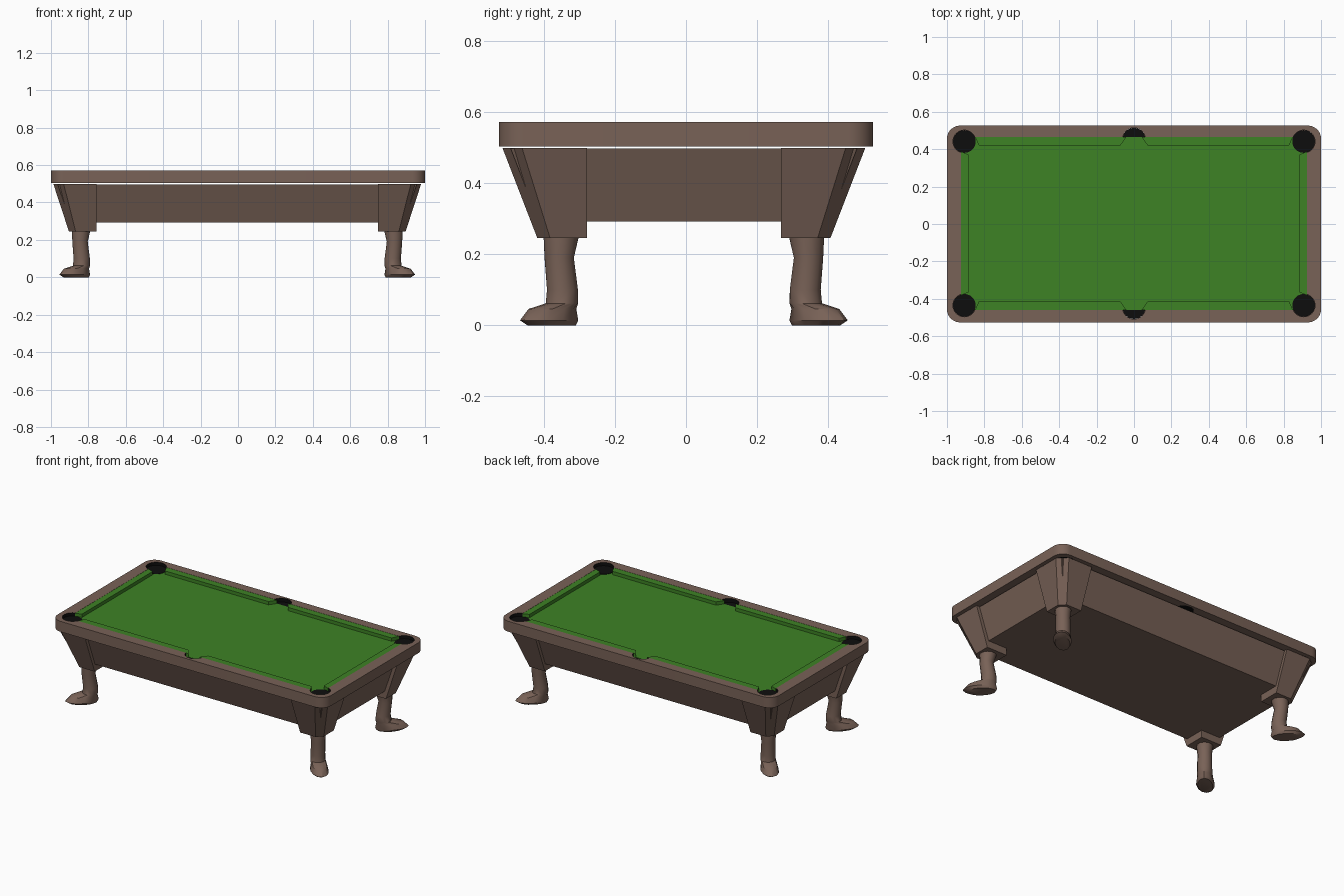
import bpy, bmesh, math

if "Cube" in bpy.data.objects:
    bpy.data.objects.remove(bpy.data.objects["Cube"])

def material(name, col):
    m = bpy.data.materials.new(name)
    m.diffuse_color = (*col, 1)
    m.use_nodes = True
    m.node_tree.nodes["Principled BSDF"].inputs["Base Color"].default_value = m.diffuse_color
    return m

WOOD = material("brown wood", (0.19, 0.122, 0.095))
CLOTH = material("green cloth", (0.047, 0.223, 0.018))
BLACK = material("pocket black", (0.004, 0.004, 0.004))

def loft(name, rings, mat, smooth=None):
    """Closed solid through a list of equally sized point rings."""
    bm = bmesh.new()
    rows = [[bm.verts.new(p) for p in r] for r in rings]
    n = len(rows[0])
    for a, b in zip(rows, rows[1:]):
        for i in range(n):
            bm.faces.new((a[i], a[(i + 1) % n], b[(i + 1) % n], b[i]))
    bm.faces.new(rows[0])
    bm.faces.new(rows[-1])
    bmesh.ops.recalc_face_normals(bm, faces=bm.faces)
    me = bpy.data.meshes.new(name)
    bm.to_mesh(me)
    bm.free()
    me.materials.append(mat)
    ob = bpy.data.objects.new(name, me)
    bpy.context.collection.objects.link(ob)
    if smooth:
        smooth_by_angle(ob, smooth)
    return ob

def smooth_by_angle(ob, deg):
    bpy.ops.object.select_all(action='DESELECT')
    ob.select_set(True)
    bpy.context.view_layer.objects.active = ob
    bpy.ops.object.shade_smooth_by_angle(angle=math.radians(deg))

def prism(name, outline, z0, z1, mat, smooth=None):
    return loft(name, [[(x, y, z) for x, y in outline] for z in (z0, z1)], mat, smooth)

def rect(x, y, oy=0.0):
    return [(-x, oy - y), (x, oy - y), (x, oy + y), (-x, oy + y)]

def circle(cx, cy, r, n=32):
    return [(cx + r * math.cos(2 * math.pi * i / n), cy + r * math.sin(2 * math.pi * i / n))
            for i in range(n)]

def cut(ob, cutter):
    mod = ob.modifiers.new("cut", 'BOOLEAN')
    mod.operation = 'DIFFERENCE'
    mod.solver = 'EXACT'
    mod.object = cutter
    bpy.context.view_layer.objects.active = ob
    bpy.ops.object.modifier_apply(modifier=mod.name)
    bpy.data.objects.remove(cutter)

TOP_Y = 0.003            # playing surface offset
BX, BY = -0.004, -0.006  # base offset
RAIL_B, RAIL_T, BED_T = 0.503, 0.572, 0.549
R = 0.061
corners = [(sx, sy) for sx in (-1, 1) for sy in (-1, 1)]
pockets = [(sx * 0.907, sy * 0.438 + TOP_Y) for sx, sy in corners]
pockets += [(0, s * 0.45 + TOP_Y) for s in (-1, 1)]

# Rounded wooden rail with the table opening and pocket holes cut out
outline = []
rad = 0.07
for k, (sx, sy) in enumerate([(1, 1), (-1, 1), (-1, -1), (1, -1)]):
    for i in range(9):
        a = math.pi / 2 * (k + i / 8)
        outline.append((sx * (1 - rad) + rad * math.cos(a), sy * (0.526 - rad) + rad * math.sin(a)))
rail = prism("rail", outline, RAIL_B, RAIL_T, WOOD)
cut(rail, prism("opening_cutter", rect(0.926, 0.463, TOP_Y), 0.4, 0.7, WOOD))
for px, py in pockets:
    cut(rail, prism("hole_cutter", circle(px, py, R), 0.4, 0.7, WOOD))
if len(rail.data.materials) < 2:
    rail.data.materials.append(BLACK)
else:
    rail.data.materials[1] = BLACK
# Black lining on the walls of the pocket holes
for f in rail.data.polygons:
    c = f.center
    lined = abs(f.normal.z) < 0.5 and any(math.hypot(c.x - x, c.y - y) < R + 0.002 for x, y in pockets)
    f.material_index = 1 if lined else 0
smooth_by_angle(rail, 30)

# Cloth bed and pockets
prism("cloth_bed", rect(0.925, 0.462, TOP_Y), RAIL_B + 0.002, BED_T, CLOTH)
for i, (px, py) in enumerate(pockets):
    top = BED_T + 0.002 if i < 4 else BED_T - 0.002
    prism("pocket", circle(px, py, R - 0.0005), RAIL_B, top, BLACK)

# Cushions: four along the long sides, two across the ends
CT = RAIL_T - 0.001
for sx, sy in corners:
    pts = [(0.04, 0.463), (0.85, 0.463), (0.83, 0.418), (0.072, 0.418)]
    prism("side_cushion", [(sx * x, sy * y + TOP_Y) for x, y in pts], BED_T - 0.003, CT, CLOTH)
for sx in (-1, 1):
    pts = [(0.926, -0.385), (0.926, 0.385), (0.885, 0.368), (0.885, -0.368)]
    prism("end_cushion", [(sx * x, y + TOP_Y) for x, y in pts], BED_T - 0.003, CT, CLOTH)

# Cabinet with sloping sides
loft("cabinet", [[(x + BX, y + BY, z) for x, y in rect(hx, hy)]
                 for hx, hy, z in ((0.89, 0.408, 0.292), (0.96, 0.487, 0.497))], WOOD)

# Corner blocks (chamfered, sloping) and cabriole legs
# leg rings: outward shift, height, half length, half width
LEG = [(0.007, 0.25, 0.052, 0.05), (0.015, 0.19, 0.042, 0.043), (0.002, 0.10, 0.045, 0.045),
       (0.004, 0.062, 0.048, 0.046), (0.042, 0.046, 0.082, 0.048),
       (0.055, 0.014, 0.102, 0.055), (0.045, 0.0, 0.085, 0.045)]
for sx, sy in corners:
    rings = []
    for ox, oy, c, z in ((0.90, 0.412, 0.036, 0.245), (0.983, 0.51, 0.055, 0.4985)):
        pts = [(0.752, 0.273), (ox, 0.273), (ox, oy - c), (ox - c, oy), (0.752, oy)]
        rings.append([(sx * x + BX, sy * y + BY, z) for x, y in pts])
    loft("corner_block", rings, WOOD)
    rings = []
    for s, z, a, b in LEG:
        ring = []
        for i in range(12):
            t = 2 * math.pi * i / 12
            u, w = s + a * math.cos(t), b * math.sin(t)
            ring.append((sx * (0.83 + (u - w) * 0.7071) + BX,
                         sy * (0.34 + (u + w) * 0.7071) + BY, z))
        rings.append(ring)
    loft("leg", rings, WOOD, 35)
